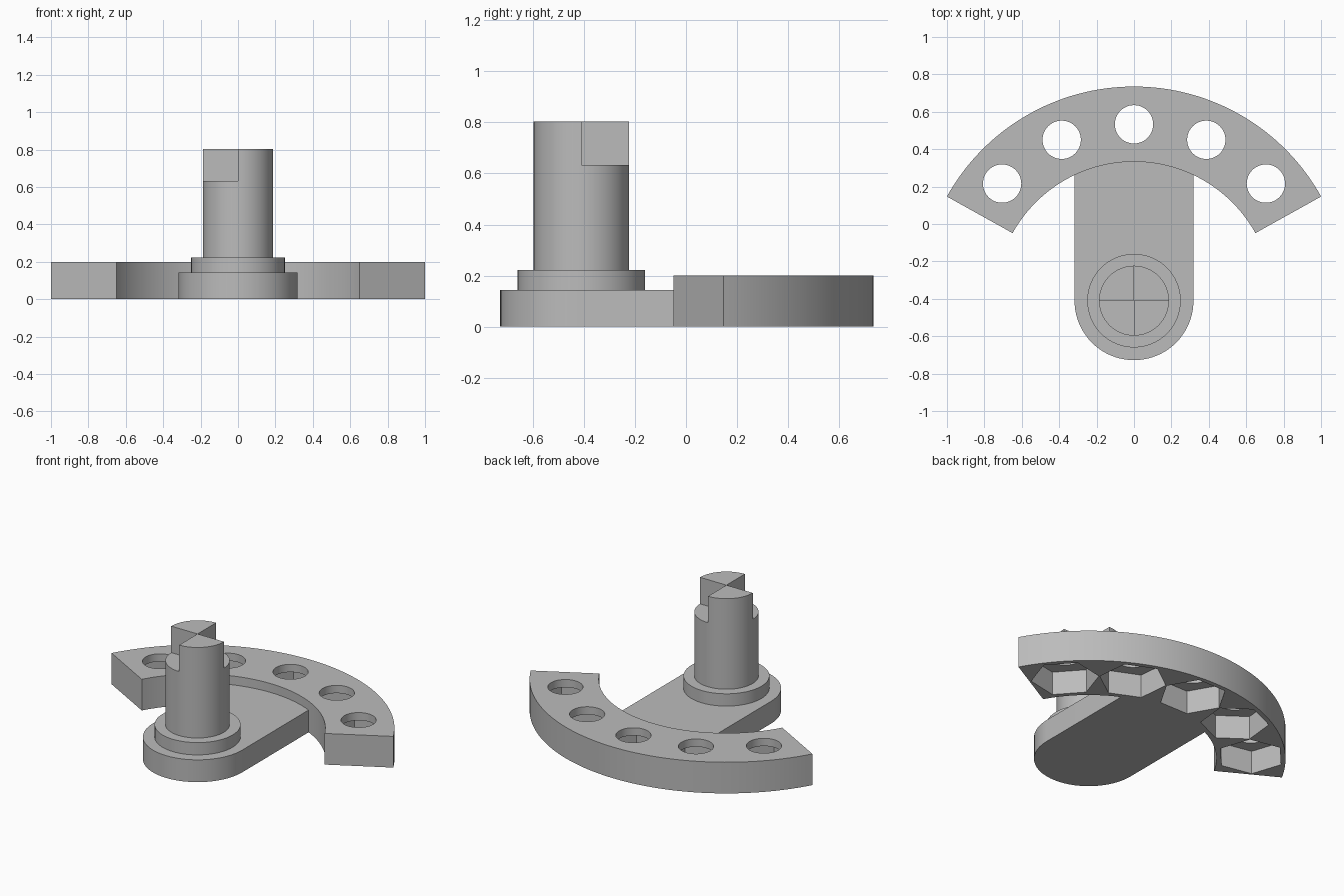
import bpy
import bmesh
from math import cos, sin, pi, radians, asin, sqrt

if "Cube" in bpy.data.objects:
    bpy.data.objects.remove(bpy.data.objects["Cube"], do_unlink=True)

# Main dimensions; everything is laid out around the post axis
PIVOT_Y = -0.41
R_OUT, R_IN, R_HOLES = 1.145, 0.743, 0.943
END_ANGLE = 29.1
HOLE_ANGLES = [90 + 24.2 * k for k in (-2, -1, 0, 1, 2)]
PLATE_TOP, ARM_TOP, COLLAR_TOP = 0.2, 0.143, 0.222
NOTCH_Z, POST_TOP = 0.633, 0.803
ARM_HALF, POST_R, COLLAR_R = 0.318, 0.187, 0.25

grey = bpy.data.materials.new("plain grey")
grey.use_nodes = True
grey.diffuse_color = (0.5, 0.5, 0.5, 1)
grey.node_tree.nodes["Principled BSDF"].inputs["Base Color"].default_value = (0.5, 0.5, 0.5, 1)


def arc(radius, start, end, steps, cx=0, cy=PIVOT_Y):
    """Points along an arc, angles in degrees."""
    angles = [radians(start + (end - start) * i / steps) for i in range(steps + 1)]
    return [(cx + radius * cos(a), cy + radius * sin(a)) for a in angles]


def prism(name, outlines, z0, z1):
    """Extrude one or more closed outlines from z0 to z1 as one object."""
    bm = bmesh.new()
    for outline in outlines:
        low = [bm.verts.new((x, y, z0)) for x, y in outline]
        high = [bm.verts.new((x, y, z1)) for x, y in outline]
        bm.faces.new(low[::-1])
        bm.faces.new(high)
        n = len(outline)
        for i in range(n):
            j = (i + 1) % n
            bm.faces.new((low[i], low[j], high[j], high[i]))
    bmesh.ops.recalc_face_normals(bm, faces=bm.faces)
    mesh = bpy.data.meshes.new(name)
    bm.to_mesh(mesh)
    bm.free()
    mesh.materials.append(grey)
    obj = bpy.data.objects.new(name, mesh)
    bpy.context.collection.objects.link(obj)
    return obj


def select(obj):
    bpy.ops.object.select_all(action="DESELECT")
    obj.select_set(True)
    bpy.context.view_layer.objects.active = obj


def smooth(obj):
    select(obj)
    bpy.ops.object.shade_smooth_by_angle(angle=radians(25))


def cut(obj, cutter):
    cutter.hide_render = True
    mod = obj.modifiers.new("cut", "BOOLEAN")
    mod.object = cutter
    mod.operation = "DIFFERENCE"
    mod.solver = "EXACT"
    select(obj)
    bpy.ops.object.modifier_apply(modifier=mod.name)
    bpy.data.objects.remove(cutter, do_unlink=True)


def circle(radius, sides, turn=0, cx=0, cy=PIVOT_Y):
    return arc(radius, turn, turn + 360, sides, cx, cy)[:-1]


# Curved plate with five through holes and hexagonal pockets underneath
sector = (arc(R_OUT, END_ANGLE, 180 - END_ANGLE, 64)
          + arc(R_IN, 180 - END_ANGLE, END_ANGLE, 64))
plate = prism("curved_plate", [sector], 0, PLATE_TOP)
holes, pockets = [], []
for angle in HOLE_ANGLES:
    cx = R_HOLES * cos(radians(angle))
    cy = PIVOT_Y + R_HOLES * sin(radians(angle))
    holes.append(circle(0.1025, 48, 0, cx, cy))
    pockets.append(circle(0.199, 6, angle + 30, cx, cy))
cut(plate, prism("pocket_cutter", pockets, -0.1, 0.15))
cut(plate, prism("hole_cutter", holes, -0.1, PLATE_TOP + 0.1))
smooth(plate)

# Arm with a round front, its far end following the plate's inner edge
joint_r = R_IN + 0.007
half = 90 - asin(ARM_HALF / joint_r) * 180 / pi
arm = prism("arm", [arc(ARM_HALF, 180, 360, 40) + arc(joint_r, half, 180 - half, 24)], 0, ARM_TOP)
smooth(arm)

# Collar and round post
smooth(prism("collar", [circle(COLLAR_R, 64)], ARM_TOP, COLLAR_TOP))
smooth(prism("post", [circle(POST_R, 64)], COLLAR_TOP, NOTCH_Z))

# Two opposite quarter prongs at the top of the post
for name, start in (("front_left_prong", 270), ("back_right_prong", 90)):
    quarter = [(0, PIVOT_Y)] + arc(POST_R, start, start + 90, 16)
    smooth(prism(name, [quarter], NOTCH_Z, POST_TOP))
